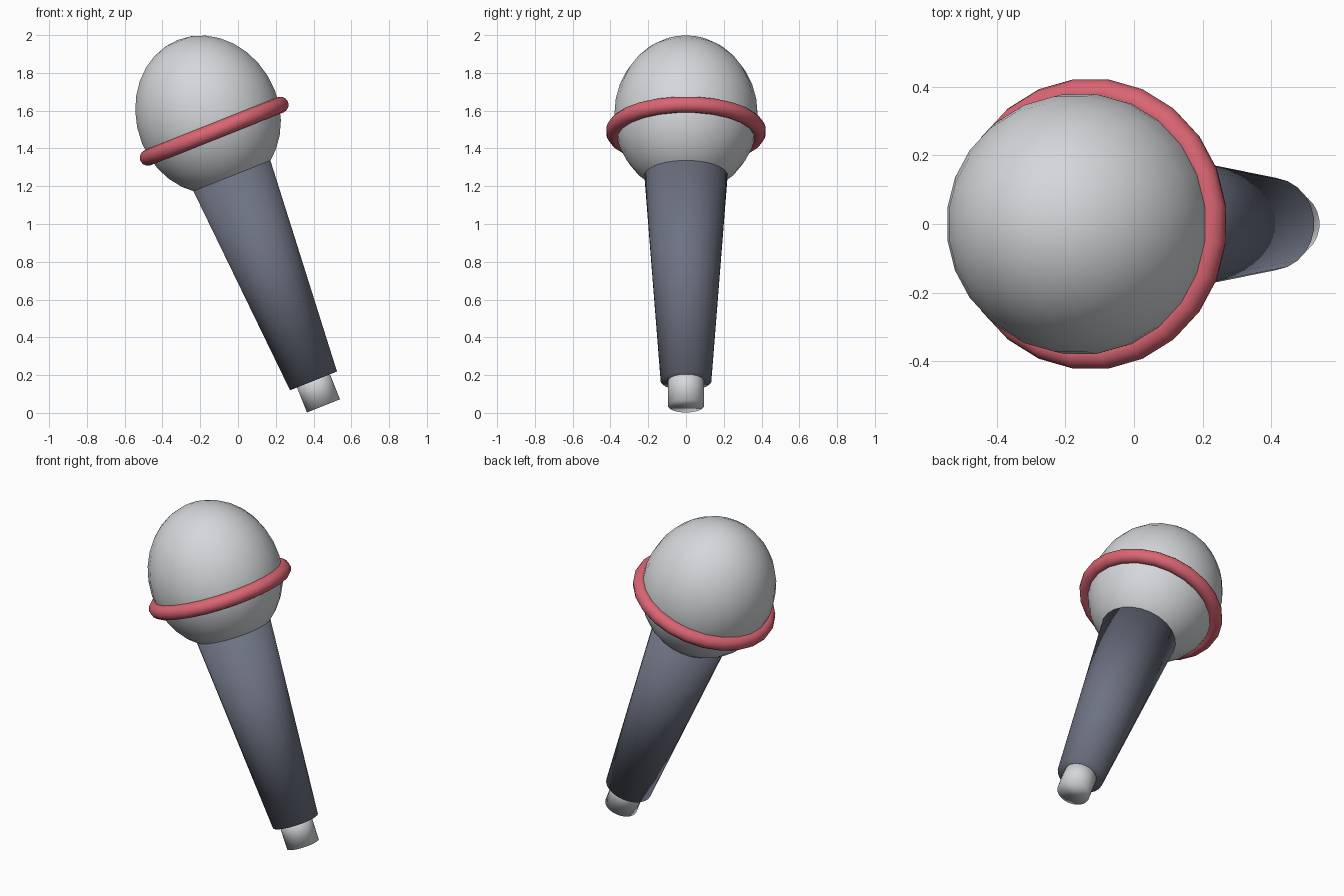
import bpy, math
from mathutils import Matrix, Vector

if "Cube" in bpy.data.objects:
    bpy.data.objects.remove(bpy.data.objects["Cube"])

TILT = math.radians(-21.7)
# local z axis runs from the plug's bottom to the top of the head
FRAME = Matrix.Translation((0.4525, 0, 0.037)) @ Matrix.Rotation(TILT, 4, 'Y')
TURN = Matrix.Rotation(math.radians(7.5), 4, 'Z')


def material(name, color):
    m = bpy.data.materials.new(name)
    m.diffuse_color = (*color, 1)
    m.use_nodes = True
    m.node_tree.nodes["Principled BSDF"].inputs["Base Color"].default_value = m.diffuse_color
    return m


grey = material("light_grey", (0.66, 0.68, 0.70))
slate = material("slate", (0.155, 0.17, 0.225))
red = material("soft_red", (0.70, 0.13, 0.17))


def finish(name, mat, height):
    ob = bpy.context.object
    ob.name = name
    ob.data.materials.append(mat)
    bpy.ops.object.shade_smooth()
    ob.matrix_world = FRAME @ Matrix.Translation((0, 0, height)) @ TURN
    return ob


def tapered(name, mat, z0, z1, r0, r1):
    bpy.ops.mesh.primitive_cone_add(vertices=24, radius1=r0, radius2=r1, depth=z1 - z0)
    return finish(name, mat, (z0 + z1) / 2)


# plug and tapered handle
tapered("plug", grey, 0.0, 0.20, 0.095, 0.095)
tapered("handle", slate, 0.1425, 1.36, 0.135, 0.225)

# egg-shaped head, slightly shorter below its widest line
bpy.ops.mesh.primitive_uv_sphere_add(segments=24, ring_count=16, radius=1)
head = finish("head", grey, 1.648)
for v in head.data.vertices:
    v.co = Vector((v.co.x * 0.382, v.co.y * 0.382, v.co.z * (0.4375 if v.co.z > 0 else 0.415)))

# ring around the head
bpy.ops.mesh.primitive_torus_add(major_radius=0.382, minor_radius=0.043,
                                 major_segments=24, minor_segments=12)
finish("ring", red, 1.565)
